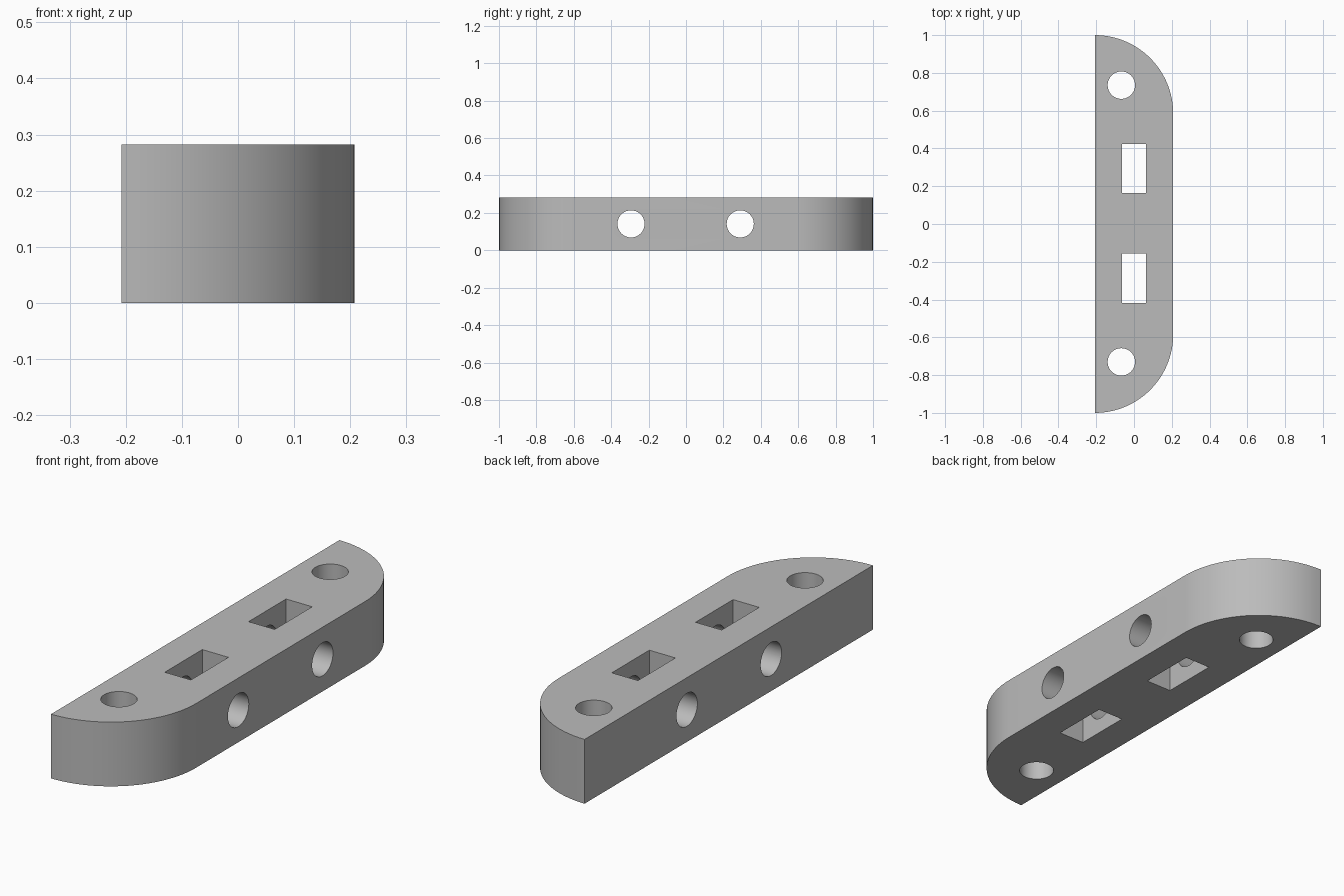
import bpy, bmesh, math
from mathutils import Matrix

if "Cube" in bpy.data.objects:
    bpy.data.objects.remove(bpy.data.objects["Cube"], do_unlink=True)

W, H, R = 0.2075, 0.282, 0.415      # half width, height, corner radius
HOLE = 0.0725

grey = bpy.data.materials.new("plain grey")
grey.use_nodes = True
colour = (0.5, 0.5, 0.5, 1)
grey.diffuse_color = colour
grey.node_tree.nodes["Principled BSDF"].inputs["Base Color"].default_value = colour


def make_object(name, bm):
    bmesh.ops.recalc_face_normals(bm, faces=bm.faces)
    mesh = bpy.data.meshes.new(name)
    bm.to_mesh(mesh)
    bm.free()
    mesh.materials.append(grey)
    obj = bpy.data.objects.new(name, mesh)
    bpy.context.collection.objects.link(obj)
    return obj


def drill(x, y, z, axis):
    bm = bmesh.new()
    turn = Matrix.Rotation(math.pi / 2, 4, "Y") if axis == "X" else Matrix()
    bmesh.ops.create_cone(bm, cap_ends=True, segments=48, radius1=HOLE, radius2=HOLE,
                          depth=1, matrix=Matrix.Translation((x, y, z)) @ turn)
    return make_object("hole_cutter", bm)


def slot(y):
    bm = bmesh.new()
    size = Matrix.Diagonal((0.127, 0.26, 1, 1))
    bmesh.ops.create_cube(bm, size=1, matrix=Matrix.Translation((0, y, H / 2)) @ size)
    return make_object("slot_cutter", bm)


# Bar outline: straight back edge, quarter-round corners on the left side
steps = 24
arc = [(-W + R * math.sin(a), 1 - R + R * math.cos(a))
       for a in (i * math.pi / 2 / steps for i in range(steps + 1))]
outline = arc + [(x, -y) for x, y in reversed(arc)]
bm = bmesh.new()
base = bm.faces.new([bm.verts.new((x, y, 0)) for x, y in outline])
top = bmesh.ops.extrude_face_region(bm, geom=[base])["geom"]
bmesh.ops.translate(bm, vec=(0, 0, H), verts=[v for v in top if isinstance(v, bmesh.types.BMVert)])
bar = make_object("bar", bm)

# Vertical end holes, rectangular slots and cross holes through the slots
cutters = [drill(-0.067, y, H / 2, "Z") for y in (-0.73, 0.735)]
cutters += [slot(y) for y in (-0.287, 0.294)]
cutters += [drill(0, y, H / 2, "X") for y in (-0.294, 0.29)]

bpy.ops.object.select_all(action="DESELECT")
bpy.context.view_layer.objects.active = bar
bar.select_set(True)
for cutter in cutters:
    cutter.hide_render = True
    cut = bar.modifiers.new("cut", "BOOLEAN")
    cut.operation = "DIFFERENCE"
    cut.solver = "EXACT"
    cut.object = cutter
    bpy.ops.object.modifier_apply(modifier=cut.name)
for cutter in cutters:
    bpy.data.objects.remove(cutter, do_unlink=True)

bpy.ops.object.shade_smooth_by_angle(angle=math.radians(30))
